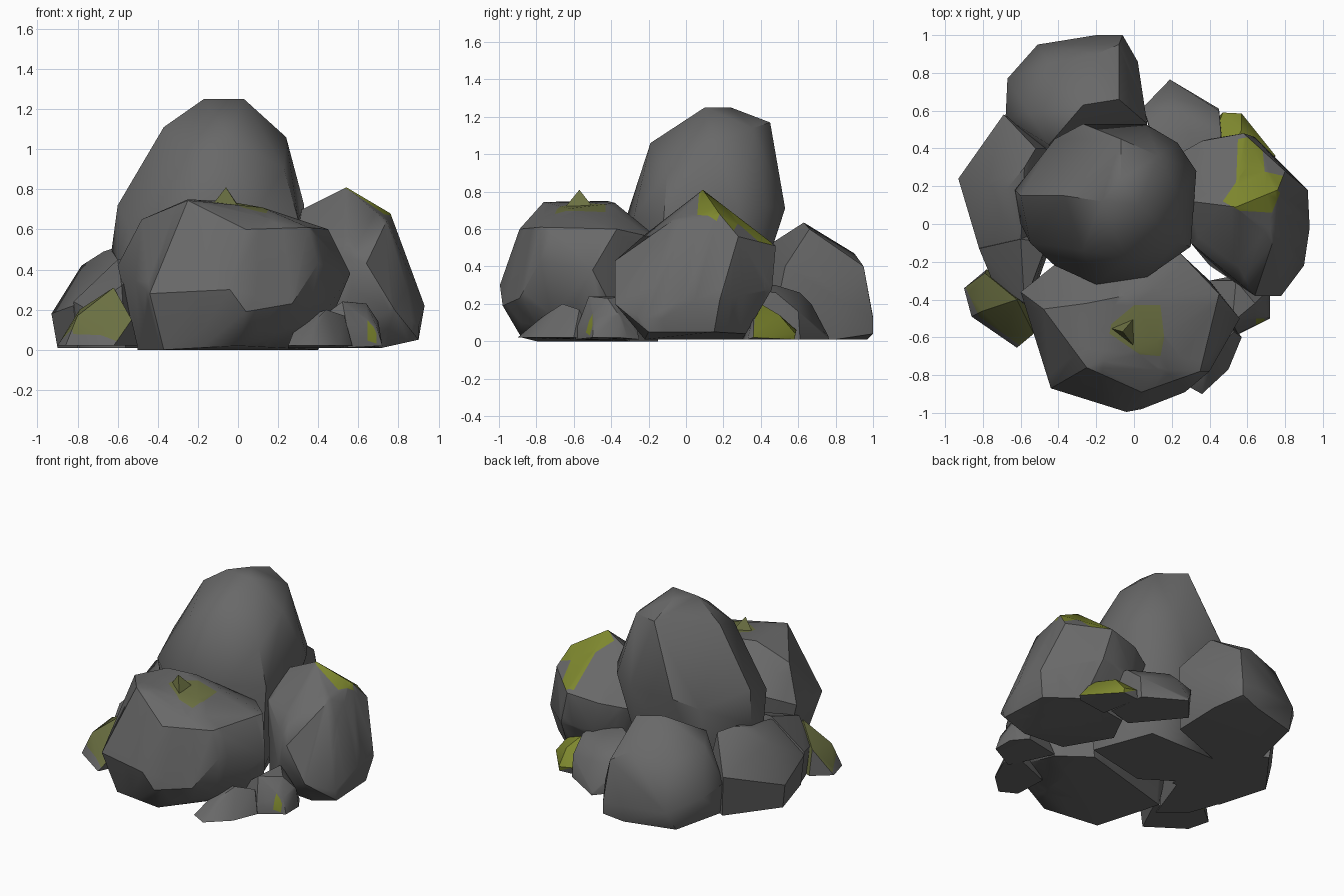
import bpy, bmesh, math
from mathutils import Vector


def material(name, rgb):
    m = bpy.data.materials.new(name)
    m.diffuse_color = (*rgb, 1)
    return m


STONE = material("grey stone", (0.14, 0.14, 0.14))
MOSS = material("green moss", (0.205, 0.24, 0.027))
DRY_MOSS = material("dull moss", (0.15, 0.165, 0.055))


def boulder(name, points, patches=(), moss=MOSS, min_up=0.1):
    """Faceted stone from a convex hull; patches are convex counter-clockwise xy outlines."""
    bm = bmesh.new()
    verts = [bm.verts.new(p) for p in points]
    bmesh.ops.convex_hull(bm, input=verts)
    loose = [v for v in bm.verts if not v.link_faces]
    bmesh.ops.delete(bm, geom=loose, context='VERTS')
    bmesh.ops.dissolve_limit(bm, angle_limit=math.radians(4), verts=bm.verts[:], edges=bm.edges[:])
    # Cut each moss outline into the surface
    for outline in patches:
        for a, b in zip(outline, outline[1:] + outline[:1]):
            d = Vector((b[0] - a[0], b[1] - a[1], 0))
            bmesh.ops.bisect_plane(bm, geom=bm.verts[:] + bm.edges[:] + bm.faces[:], dist=1e-5,
                                   plane_co=(a[0], a[1], 0), plane_no=(d.y, -d.x, 0))
    bmesh.ops.recalc_face_normals(bm, faces=bm.faces[:])
    for f in bm.faces:
        c = f.calc_center_median()
        for outline in patches:
            inside = all((b[0] - a[0]) * (c.y - a[1]) - (b[1] - a[1]) * (c.x - a[0]) > 0
                         for a, b in zip(outline, outline[1:] + outline[:1]))
            if inside and f.normal.z > min_up:
                f.material_index = 1
    me = bpy.data.meshes.new(name)
    bm.to_mesh(me)
    bm.free()
    me.materials.append(STONE)
    me.materials.append(moss)
    ob = bpy.data.objects.new(name, me)
    bpy.context.collection.objects.link(ob)
    bpy.ops.object.select_all(action='DESELECT')
    ob.select_set(True)
    bpy.context.view_layer.objects.active = ob
    bpy.ops.object.shade_smooth_by_angle(angle=math.radians(35))
    return ob


# Tall centre boulder
boulder("tall_boulder", [
    (-.17, .12, 1.25), (.03, .1, 1.25), (-.07, .24, 1.25), (-.07, .45, 1.17), (.13, .36, 1.14),
    (-.37, .15, 1.11), (-.04, -.19, 1.06), (.24, .15, 1.06), (-.27, -.14, 1.0), (.23, -.1, .9),
    (-.6, .15, .72), (-.55, -.1, .62), (-.42, -.22, .6), (-.2, -.32, .66), (.07, -.28, .66),
    (.3, -.12, .65), (.33, .28, .72), (.23, .43, .72), (.06, .53, .71), (-.27, .53, .71),
    (-.42, .45, .65), (-.63, .18, .5), (-.6, 0, .45), (-.1, .45, .53), (.15, .4, .55),
    (-.4, .3, .01), (.1, .3, .01), (.25, -.1, .01), (-.2, -.2, .01), (-.5, 0, .01)])

# Broad front boulder
boulder("front_boulder", [
    (-.25, -.76, .745), (-.25, -.42, .75), (-.05, -.38, .74), (.12, -.62, .71), (.04, -.89, .6),
    (.28, -.38, .65), (.45, -.37, .6), (.35, -.78, .61), (.4, -.78, .43), (.56, -.5, .38),
    (.27, -.89, .23), (-.04, -.995, .3), (-.44, -.87, .28), (-.48, -.45, .65), (-.6, -.36, .42),
    (.24, -.15, .55), (-.4, -.2, .5), (.04, -.98, .19), (-.37, -.8, 0), (0, -.88, .02),
    (.38, -.65, .1), (.4, -.3, 0), (-.5, -.35, 0), (.2, -.15, 0)],
    [[(-.13, -.58), (.03, -.69), (.14, -.7), (.16, -.6), (.14, -.43), (0, -.43), (-.12, -.53)]],
    DRY_MOSS)

# Small mossy point on the front boulder
boulder("mossy_point", [(-.06, -.57, .81), (-.13, -.55, .72), (0, -.5, .72), (.01, -.66, .7)],
        [[(-.2, -.7), (.1, -.7), (.1, -.4), (-.2, -.4)]], DRY_MOSS, -.5)

# Right boulder
boulder("right_boulder", [
    (.54, .09, .81), (.43, .15, .73), (.3, .12, .69), (.76, .18, .68), (.74, -.08, .64),
    (.58, .48, .51), (.36, .44, .48), (.2, .35, .45), (.8, .28, .56), (.92, .18, .22),
    (.93, -.02, .22), (.9, -.22, .12), (.78, -.38, .2), (.64, -.38, .43), (.3, -.1, .55),
    (.55, -.22, .57), (.64, .46, .28), (.4, .45, .28), (.9, -.2, .05), (.72, -.22, .01),
    (.88, .15, .05), (.68, .32, .04), (.4, -.22, .03), (.25, .1, .01), (.35, .3, .01)],
    [[(.47, .12), (.56, .07), (.73, .06), (.81, .25), (.68, .28), (.56, .25)],
     [(.54, .2), (.7, .2), (.68, .4), (.66, .47), (.55, .45)]], MOSS, .35)

# Rear boulder
boulder("rear_boulder", [
    (-.27, .63, .635), (-.08, .66, .6), (-.2, .9, .47), (-.08, .95, .4), (-.45, .85, .42),
    (-.55, .58, .48), (-.68, .56, .25), (-.67, .77, .22), (-.51, .95, .14), (-.2, 1, .13),
    (-.06, 1, .12), (-.06, 1, .04), (.02, .86, .2), (.03, .7, .35), (.07, .53, .4),
    (-.45, .42, .5), (-.54, .88, .01), (-.2, .97, .01), (-.63, .5, .01), (0, .45, .01),
    (.01, .8, .01), (-.4, .3, .01)])

# Left side stones
boulder("left_stone", [
    (-.93, .24, .18), (-.78, .21, .42), (-.67, .19, .49), (-.58, .3, .52), (-.69, .58, .3),
    (-.52, .4, .5), (-.6, -.12, .42), (-.82, -.13, .22), (-.9, .22, .01), (-.8, -.12, .01),
    (-.66, .54, .01), (-.4, .4, .01), (-.4, -.1, .01)])
boulder("left_wedge", [
    (-.82, -.13, .24), (-.6, -.08, .45), (-.46, -.1, .44), (-.75, -.3, .2), (-.58, -.42, .32),
    (-.8, -.1, .01), (-.72, -.32, .01), (-.56, -.45, .01), (-.4, 0, .01)])
boulder("mossy_left_stone", [
    (-.62, -.4, .31), (-.79, -.26, .2), (-.8, -.46, .17), (-.9, -.34, .02), (-.86, -.49, .02),
    (-.62, -.655, .02), (-.53, -.58, .15), (-.58, -.62, .08), (-.78, -.24, .02), (-.5, -.4, .02)],
    [[(-.89, -.34), (-.82, -.49), (-.6, -.645), (-.5, -.55), (-.6, -.3), (-.8, -.22)]], DRY_MOSS)

# Rear right stones
boulder("rear_right_stone", [
    (.19, .76, .03), (.05, .62, .2), (.2, .67, .2), (.22, .61, .26), (.3, .48, .3), (.45, .6, .16),
    (.46, .48, .26), (.1, .45, .3), (.19, .765, .01), (.45, .61, .01), (.05, .6, .01),
    (.3, .3, .3), (.45, .3, .28), (.3, .3, .01), (.48, .35, .01)])
boulder("mossy_rear_stone", [
    (.52, .4, .2), (.57, .5, .14), (.47, .59, .06), (.57, .585, .04), (.75, .36, .02),
    (.65, .36, .15), (.42, .45, .13), (.45, .57, .01), (.57, .58, .01), (.5, .3, .01), (.72, .33, .01)],
    [[(.4, .4), (.78, .355), (.8, .65), (.4, .65)]], MOSS, -.3)

# Front right small stones
boulder("small_side_stone", [
    (.52, -.52, .24), (.64, -.42, .23), (.54, -.3, .24), (.7, -.36, .14), (.72, -.36, .02),
    (.72, -.5, .02), (.69, -.49, .12), (.55, -.58, .08), (.54, -.59, .01), (.4, -.3, .01),
    (.65, -.25, .01), (.4, -.5, .15)],
    [[(.645, -.54), (.69, -.54), (.69, -.5), (.645, -.5)]])
boulder("small_front_stone", [
    (.36, -.9, .02), (.25, -.84, .02), (.37, -.77, .13), (.44, -.66, .2), (.53, -.57, .17),
    (.5, -.77, .02), (.57, -.6, .02), (.5, -.5, .01), (.25, -.6, .01), (.3, -.6, .15)])
